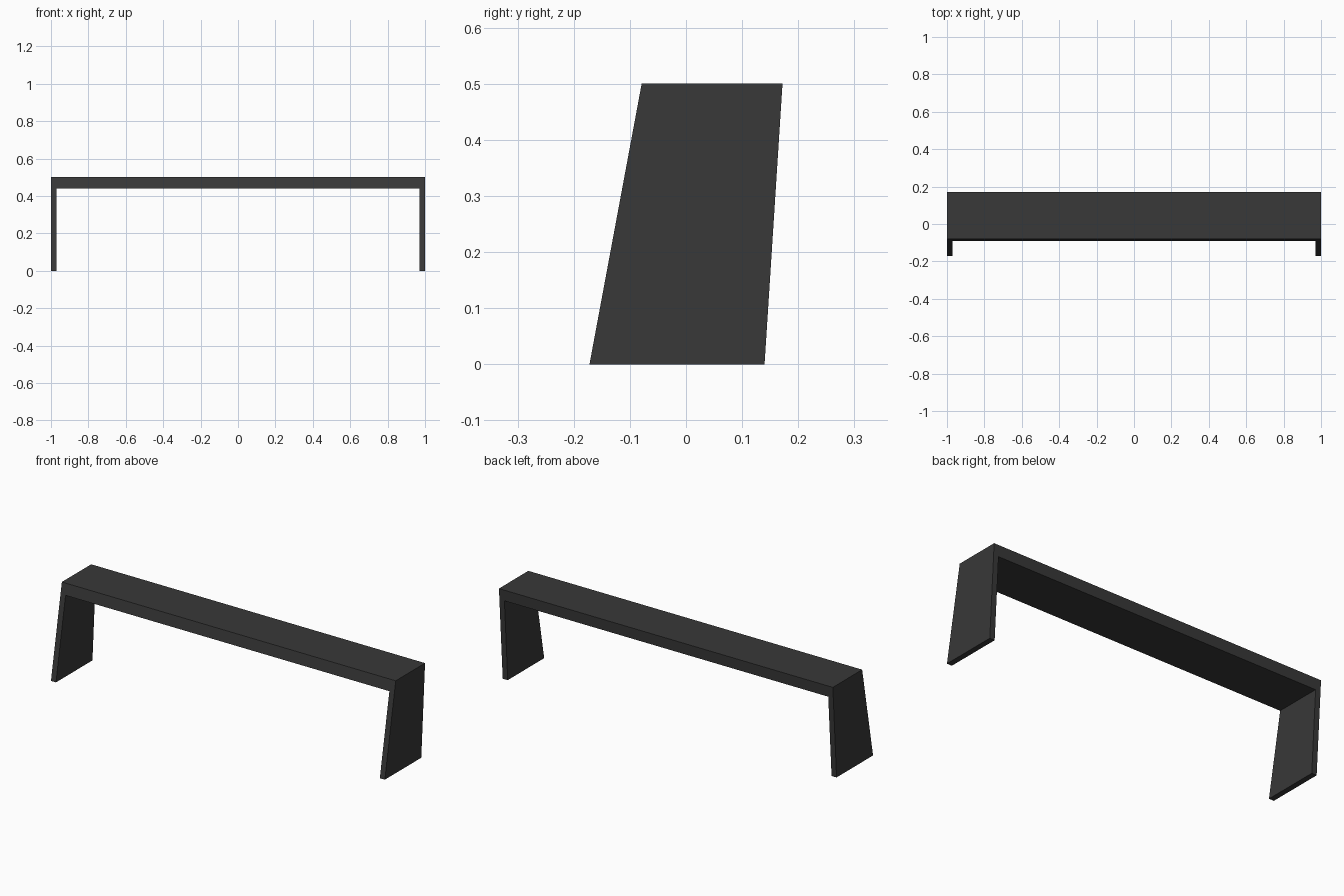
import bpy, bmesh

if "Cube" in bpy.data.objects:
    bpy.data.objects.remove(bpy.data.objects["Cube"])

mat = bpy.data.materials.new("charcoal")
mat.diffuse_color = (0.04, 0.04, 0.04, 1)
mat.use_nodes = True
mat.node_tree.nodes["Principled BSDF"].inputs["Base Color"].default_value = mat.diffuse_color

# Bench frame: U-shaped front outline (x, z) in one piece
outline = [(-1, 0), (-0.97, 0), (-0.97, 0.44), (0.97, 0.44),
           (0.97, 0), (1, 0), (1, 0.5), (-1, 0.5)]


def front_y(z):
    return -0.172 + (0.172 - 0.079) * z / 0.5


def back_y(z):
    return 0.14 + 0.032 * z / 0.5


bm = bmesh.new()
front = [bm.verts.new((x, front_y(z), z)) for x, z in outline]
back = [bm.verts.new((x, back_y(z), z)) for x, z in outline]
bm.faces.new(front)
bm.faces.new(back[::-1])
for i in range(len(outline)):
    j = (i + 1) % len(outline)
    bm.faces.new((front[j], front[i], back[i], back[j]))
bmesh.ops.recalc_face_normals(bm, faces=bm.faces)

mesh = bpy.data.meshes.new("bench_frame")
bm.to_mesh(mesh)
bm.free()
mesh.materials.append(mat)
bench = bpy.data.objects.new("bench_frame", mesh)
bpy.context.collection.objects.link(bench)
